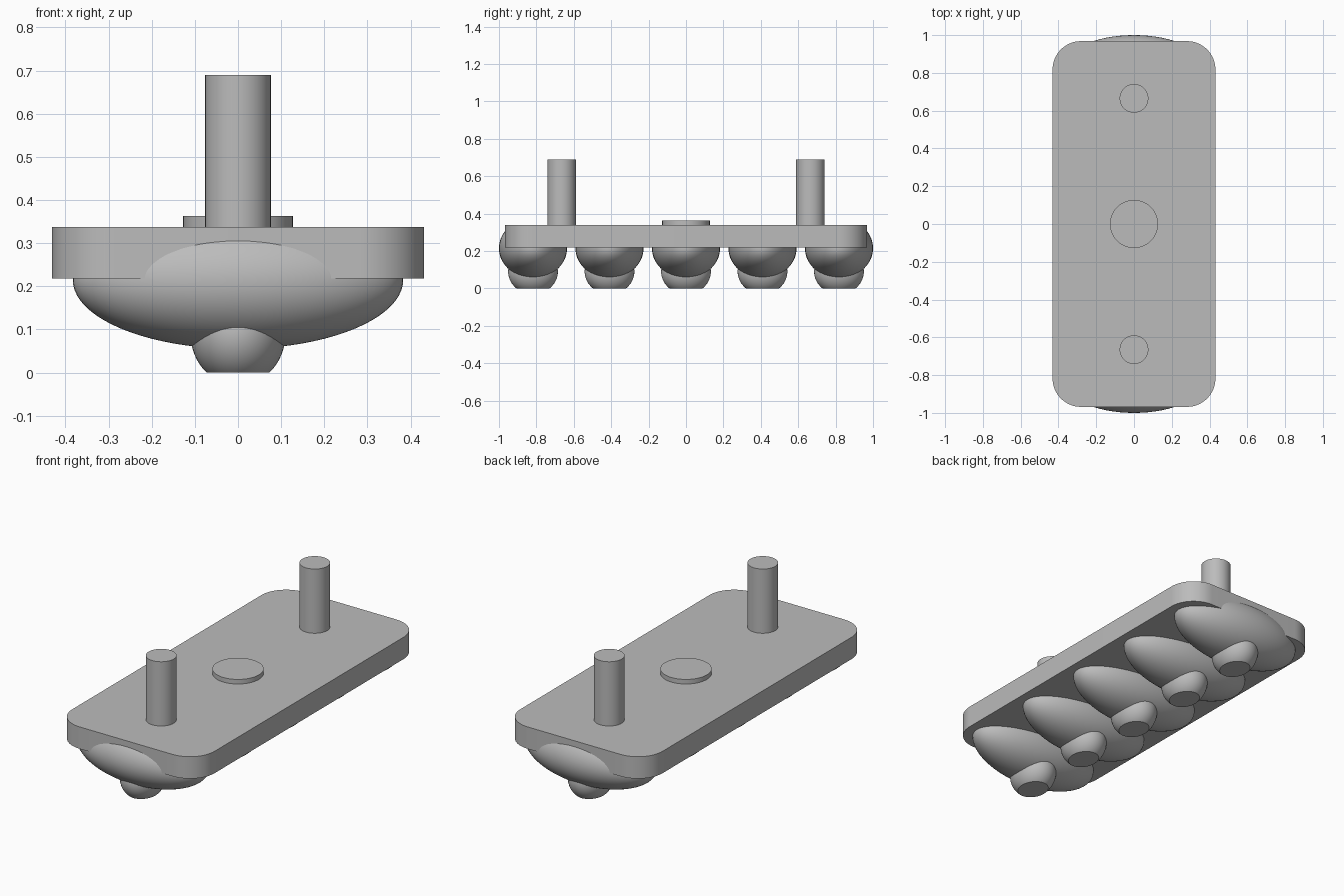
import bpy
import bmesh
from mathutils import Matrix, Vector

cube = bpy.data.objects.get("Cube")
if cube:
    bpy.data.objects.remove(cube, do_unlink=True)

grey = bpy.data.materials.new("plain grey")
grey.use_nodes = True
COLOUR = (0.5, 0.5, 0.5, 1)
grey.diffuse_color = COLOUR
grey.node_tree.nodes["Principled BSDF"].inputs["Base Color"].default_value = COLOUR

PLATE_BOTTOM, PLATE_TOP = 0.218, 0.338


def finish(name, bm):
    """Turn a bmesh into a named object, smooth except at sharp edges."""
    bmesh.ops.recalc_face_normals(bm, faces=bm.faces)
    mesh = bpy.data.meshes.new(name)
    bm.to_mesh(mesh)
    bm.free()
    mesh.materials.append(grey)
    obj = bpy.data.objects.new(name, mesh)
    bpy.context.collection.objects.link(obj)
    bpy.ops.object.select_all(action="DESELECT")
    obj.select_set(True)
    bpy.context.view_layer.objects.active = obj
    bpy.ops.object.shade_smooth_by_angle()
    return obj


def cylinder(name, radius, y, bottom, top):
    bm = bmesh.new()
    bmesh.ops.create_cone(bm, cap_ends=True, segments=64, radius1=radius, radius2=radius,
                          depth=top - bottom,
                          matrix=Matrix.Translation((0, y, (bottom + top) / 2)))
    return finish(name, bm)


def cut_ellipsoid(name, centre, radii, cut_z, direction):
    """Ellipsoid with the side facing direction (+1 up, -1 down) sliced flat at cut_z."""
    bm = bmesh.new()
    bmesh.ops.create_uvsphere(bm, u_segments=64, v_segments=40, radius=1,
                              matrix=Matrix.Translation(centre) @ Matrix.Diagonal((*radii, 1)))
    cut = bmesh.ops.bisect_plane(bm, geom=bm.verts[:] + bm.edges[:] + bm.faces[:],
                                 plane_co=Vector((0, 0, cut_z)),
                                 plane_no=Vector((0, 0, direction)), clear_outer=True)
    rim = [e for e in cut["geom_cut"] if isinstance(e, bmesh.types.BMEdge)]
    bmesh.ops.contextual_create(bm, geom=rim)
    return finish(name, bm)


# Base plate with rounded vertical corners
bm = bmesh.new()
size = (0.862, 1.936, PLATE_TOP - PLATE_BOTTOM, 1)
bmesh.ops.create_cube(bm, size=1, matrix=Matrix.Translation(
    (0, 0, (PLATE_TOP + PLATE_BOTTOM) / 2)) @ Matrix.Diagonal(size))
upright = [e for e in bm.edges if abs(e.verts[0].co.z - e.verts[1].co.z) > 0.01]
bmesh.ops.bevel(bm, geom=upright, offset=0.15, segments=16, profile=0.5, affect="EDGES")
finish("base_plate", bm)

# Pegs and centre disc on top
cylinder("front_peg", 0.076, -0.665, PLATE_TOP - 0.02, 0.69)
cylinder("back_peg", 0.076, 0.665, PLATE_TOP - 0.02, 0.69)
cylinder("centre_disc", 0.127, 0, PLATE_TOP - 0.02, 0.363)

# Row of five rounded lobes, each with a flat-bottomed foot
for i in range(5):
    y = (i - 2) * 0.409
    cut_ellipsoid(f"lobe_{i + 1}", (0, y, 0.215), (0.383, 0.182, 0.16), 0.325, 1)
    cut_ellipsoid(f"foot_{i + 1}", (0, y, 0.09), (0.11, 0.133, 0.12), 0, -1)
